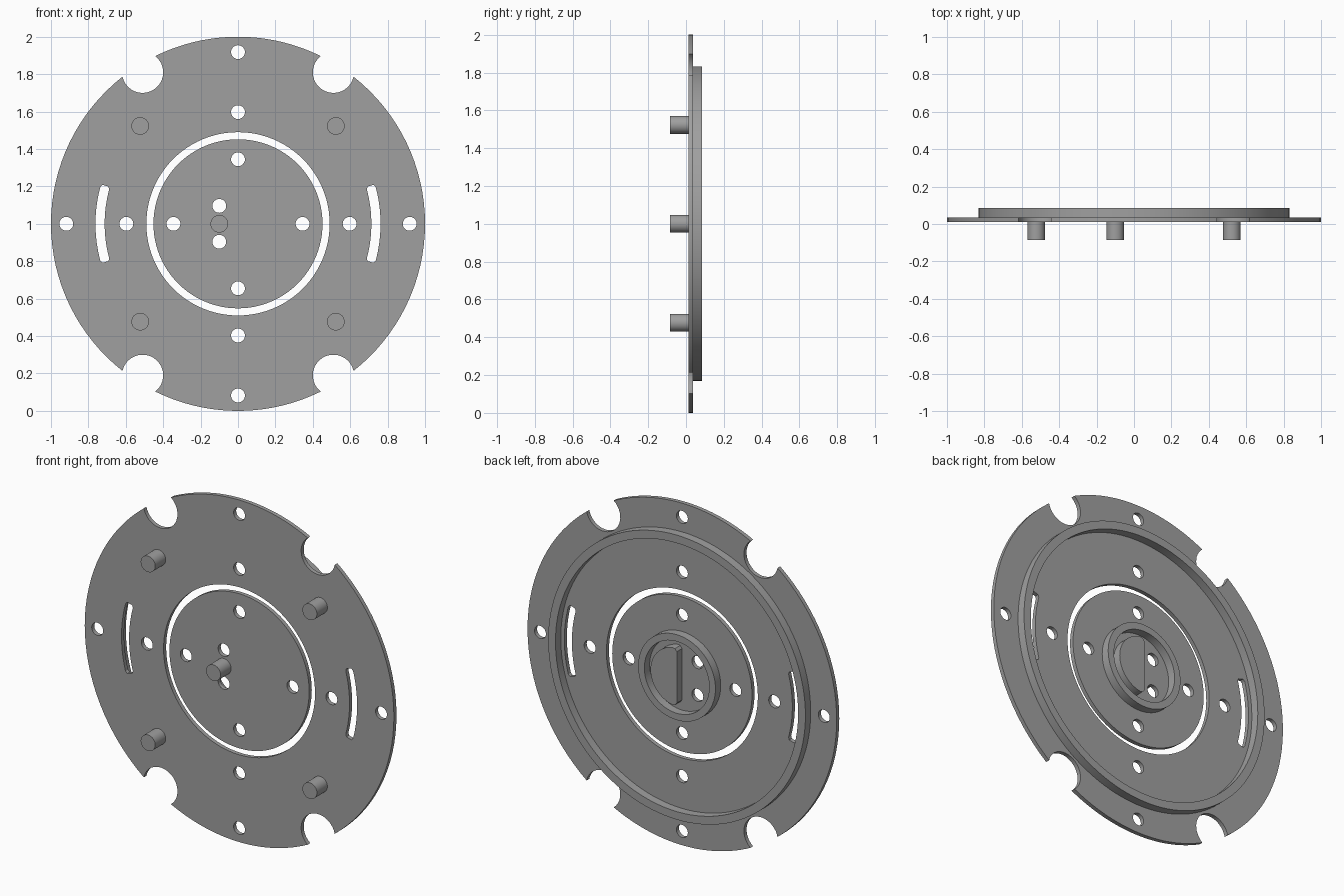
import bpy, bmesh, math
from math import cos, sin, pi, atan2, acos, hypot

if "Cube" in bpy.data.objects:
    bpy.data.objects.remove(bpy.data.objects["Cube"])

grey = bpy.data.materials.new("grey metal")
grey.diffuse_color = (0.35, 0.35, 0.35, 1)
grey.use_nodes = True
grey.node_tree.nodes["Principled BSDF"].inputs["Base Color"].default_value = grey.diffuse_color


def arc(cx, cz, r, a0, a1, n):
    return [(cx + r * cos(a0 + (a1 - a0) * i / n), cz + r * sin(a0 + (a1 - a0) * i / n))
            for i in range(n + 1)]


def circle(cx, cz, r, n=32):
    return arc(cx, cz, r, 0, 2 * pi, n)[:-1]


def slab(name, loops, y0, y1):
    """Fill nested outlines (inner ones become holes) and extrude from y0 to y1."""
    cu = bpy.data.curves.new(name, 'CURVE')
    cu.dimensions, cu.fill_mode = '2D', 'BOTH'
    cu.extrude = (y1 - y0) / 2
    for pts in loops:
        s = cu.splines.new('POLY')
        s.points.add(len(pts) - 1)
        for p, (x, z) in zip(s.points, pts):
            p.co = (x, z, 0, 1)
        s.use_cyclic_u = True
    tmp = bpy.data.objects.new(name + "_outline", cu)
    bpy.context.collection.objects.link(tmp)
    bpy.context.view_layer.update()
    me = bpy.data.meshes.new_from_object(tmp.evaluated_get(bpy.context.evaluated_depsgraph_get()))
    bpy.data.objects.remove(tmp)
    # weld caps to walls and stand the slab upright
    bm = bmesh.new()
    bm.from_mesh(me)
    bmesh.ops.remove_doubles(bm, verts=bm.verts, dist=1e-5)
    for v in bm.verts:
        x, z, d = v.co
        v.co = (x, (y0 + y1) / 2 - d, z + 1)
    bmesh.ops.recalc_face_normals(bm, faces=bm.faces)
    bm.to_mesh(me)
    bm.free()
    me.materials.clear()
    me.materials.append(grey)
    ob = bpy.data.objects.new(name, me)
    bpy.context.collection.objects.link(ob)
    bpy.ops.object.select_all(action='DESELECT')
    ob.select_set(True)
    bpy.context.view_layer.objects.active = ob
    bpy.ops.object.shade_smooth_by_angle(angle=math.radians(30))
    return ob


FRONT, PLATE_BACK, BACK, PEG = 0.012, 0.036, 0.085, -0.085
HOLE = 0.037


def cross_holes(d):
    return [circle(d * sx, d * sz, HOLE) for sx, sz in ((1, 0), (0, 1), (-1, 0), (0, -1))]


def slot(side):
    """Curved slot with softened ends."""
    a, e, r0, r1 = 0.262, 0.018, 0.713, 0.762
    pts = arc(0, 0, r1, -a, a, 16)
    pts += [(r * cos(t), r * sin(t)) for r, t in ((0.754, a + e), (0.721, a + e))]
    pts += arc(0, 0, r0, a, -a, 16)
    pts += [(r * cos(t), r * sin(t)) for r, t in ((0.721, -a - e), (0.754, -a - e))]
    return [(side * x, z) for x, z in pts]


# Outer plate outline with four round notches in the rim
nx, nz, nr = 0.51, 0.81, 0.11
nd = hypot(nx, nz)
half = acos((1 + nd * nd - nr * nr) / (2 * nd))
base = atan2(nz, nx)
centres = [base, pi - base, pi + base, 2 * pi - base]
outline = []
for i, c in enumerate(centres):
    px, pz = nd * cos(c), nd * sin(c)
    b0 = atan2(sin(c - half) - pz, cos(c - half) - px)
    b1 = atan2(sin(c + half) - pz, cos(c + half) - px)
    while b1 > b0:
        b1 -= 2 * pi
    outline += arc(px, pz, nr, b0, b1, 24)
    nxt = centres[(i + 1) % 4] + (2 * pi if i == 3 else 0)
    outline += arc(0, 0, 1, c + half, nxt - half, 32)[1:-1]

slab("outer_plate",
     [outline, circle(0, 0, 0.49, 96), slot(1), slot(-1)] + cross_holes(0.918) + cross_holes(0.597),
     FRONT, PLATE_BACK)

# Centre disc with its holes
slab("centre_disc",
     [circle(0, 0, 0.452, 96), circle(-0.1, 0.096, HOLE), circle(-0.1, -0.096, HOLE)]
     + cross_holes(0.345), FRONT, PLATE_BACK)

# Raised rings and half-round boss on the back
slab("rim_ring", [circle(0, 0, 0.832, 128), circle(0, 0, 0.785, 128)], PLATE_BACK, BACK)
slab("hub_ring", [circle(0, 0, 0.25, 64), circle(0, 0, 0.21, 64)], PLATE_BACK, BACK)
boss = arc(0, 0, 0.17, -1.4, 1.4, 32) + [(0.012, 0.165), (0, 0.15), (0, -0.15), (0.012, -0.165)]
slab("half_round_boss", [boss], PLATE_BACK, BACK)

# Pegs on the front
pegs = [(sx * 0.523, sz * 0.523) for sx in (-1, 1) for sz in (-1, 1)] + [(-0.1, 0)]
for i, (x, z) in enumerate(pegs):
    slab("centre_peg" if i == 4 else f"peg_{i + 1}", [circle(x, z, 0.047)], PEG, FRONT)
